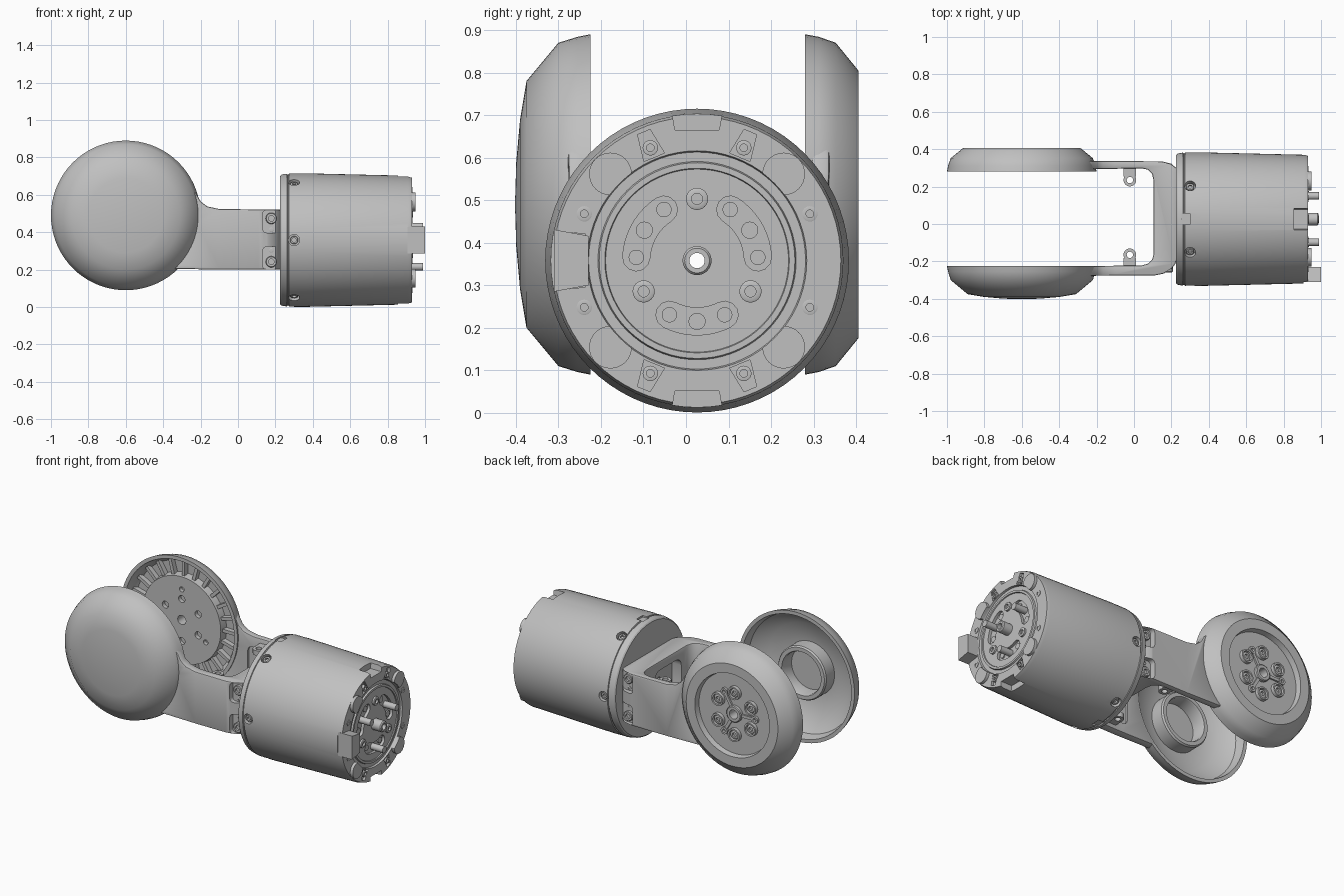
import bpy, bmesh, math
from mathutils import Vector

old = bpy.data.objects.get("Cube")
if old:
    bpy.data.objects.remove(old, do_unlink=True)

grey = bpy.data.materials.new("plain_grey")
grey.use_nodes = True
grey.diffuse_color = (0.53, 0.53, 0.53, 1)
grey.node_tree.nodes["Principled BSDF"].inputs["Base Color"].default_value = (0.53, 0.53, 0.53, 1)

CY, CZ = 0.026, 0.358          # motor axis, along x
HX, HZ = -0.6, 0.49            # hinge axis, along y
AXES = {"X": lambda a, b, h: (h, a, b), "Y": lambda a, b, h: (a, h, b), "Z": lambda a, b, h: (a, b, h)}


def polar(r, deg, cx=0, cy=0):
    t = math.radians(deg)
    return cx + r * math.cos(t), cy + r * math.sin(t)


def lathe(bm, profile, origin, axis, seg=24):
    """Revolve (radius, height) points; a profile off the axis closes into a ring."""
    turn = Vector((0, 0, 1)).rotation_difference(Vector(axis))
    rings = []
    for r, h in profile:
        n = seg if r > 1e-6 else 1
        rings.append([bm.verts.new(turn @ Vector((*polar(r, 360 * i / n), h)) + Vector(origin)) for i in range(n)])
    pairs = list(zip(rings, rings[1:]))
    if profile[0][0] > 1e-6:
        pairs.append((rings[-1], rings[0]))
    for a, b in pairs:
        for i in range(seg):
            j = (i + 1) % seg
            quad = [a[i % len(a)], a[j % len(a)], b[j % len(b)], b[i % len(b)]]
            bm.faces.new(list(dict.fromkeys(quad)))


def rod(bm, r, h0, h1, origin, axis, seg=24):
    lathe(bm, [(0, h0), (r, h0), (r, h1), (0, h1)], origin, axis, seg)


def screw(bm, r, h, origin, axis):
    """Round head with a socket."""
    lathe(bm, [(0, -0.02), (r, -0.02), (r, h * 0.8), (r * 0.88, h), (r * 0.5, h), (r * 0.5, h - 0.012),
               (0, h - 0.012)], origin, axis)


def prism(bm, pts, h0, h1, axis):
    f = AXES[axis]
    lo, hi = ([bm.verts.new(f(a, b, h)) for a, b in pts] for h in (h0, h1))
    bm.faces.new(lo)
    bm.faces.new(hi)
    for i in range(len(pts)):
        j = (i + 1) % len(pts)
        bm.faces.new((lo[i], lo[j], hi[j], hi[i]))


def rounded(cx, cy, w, h, r):
    """Rounded rectangle outline."""
    pts = []
    for k, (sx, sy) in enumerate([(1, 1), (-1, 1), (-1, -1), (1, -1)]):
        pts += [polar(r, 90 * k + 22.5 * i, cx + sx * (w / 2 - r), cy + sy * (h / 2 - r)) for i in range(5)]
    return pts


def wedge(r0, r1, w0, w1, deg):
    """Trapezoid pointing out from the motor axis."""
    t = math.radians(deg)
    c, s = math.cos(t), math.sin(t)
    return [(CY + r * c - w * s, CZ + r * s + w * c) for r, w in ((r0, -w0), (r1, -w1), (r1, w1), (r0, w0))]


def finish(bm, name):
    bmesh.ops.recalc_face_normals(bm, faces=bm.faces[:])
    mesh = bpy.data.meshes.new(name)
    bm.to_mesh(mesh)
    bm.free()
    mesh.materials.append(grey)
    ob = bpy.data.objects.new(name, mesh)
    bpy.context.collection.objects.link(ob)
    return ob


def activate(ob):
    bpy.ops.object.select_all(action="DESELECT")
    bpy.context.view_layer.objects.active = ob
    ob.select_set(True)


def combine(ob, bm, operation="DIFFERENCE"):
    """Apply a boolean; an empty result keeps the uncut mesh."""
    tool = finish(bm, "cutter")
    before = ob.data.copy()
    mod = ob.modifiers.new("cut", "BOOLEAN")
    mod.operation, mod.object, mod.solver = operation, tool, "EXACT"
    activate(ob)
    bpy.ops.object.modifier_apply(modifier=mod.name)
    if not ob.data.polygons:
        ob.data = before
    bpy.data.objects.remove(tool, do_unlink=True)


def smooth(ob):
    activate(ob)
    bpy.ops.object.shade_smooth_by_angle(angle=math.radians(33))


# Motor housing with hollow shaft
AX = (1, 0, 0)
bm = bmesh.new()
lathe(bm, [(0.018, 0.225), (0.343, 0.225), (0.35, 0.232), (0.356, 0.262), (0.351, 0.264), (0.351, 0.27),
           (0.357, 0.272), (0.357, 0.36), (0.344, 0.91), (0.338, 0.93), (0.258, 0.93), (0.255, 0.918),
           (0.233, 0.918), (0.23, 0.928), (0.217, 0.928), (0.215, 0.922), (0.034, 0.922), (0.034, 0.98),
           (0.029, 0.986), (0.018, 0.986)], (0, CY, CZ), AX, 72)
housing = finish(bm, "motor_housing")

cut = bmesh.new()
for mid in (30, 150, 270):     # kidney slots
    outline = [polar(0.175, mid - 27 + 6 * i, CY, CZ) for i in range(10)]
    end, start = (polar(0.143, mid + s * 27, CY, CZ) for s in (1, -1))
    outline += [polar(0.032, mid + 27 + 30 * i, *end) for i in range(1, 6)]
    outline += [polar(0.111, mid + 27 - 6 * i, CY, CZ) for i in range(10)]
    outline += [polar(0.032, mid + 153 + 30 * i, *start) for i in range(1, 6)]
    prism(cut, outline, 0.905, 0.96, "X")
combine(housing, cut)
cut = bmesh.new()
for deg in (90, 270):          # end and seam notches
    prism(cut, wedge(0.307, 0.4, 0.052, 0.068, deg), 0.855, 0.96, "X")
    prism(cut, wedge(0.346, 0.4, 0.03, 0.03, deg), 0.255, 0.3, "X")
for deg in (67.5, 112.5, 247.5, 292.5):
    prism(cut, wedge(0.263, 0.327, 0.026, 0.016, deg), 0.915, 0.96, "X")
prism(cut, wedge(0.262, 0.4, 0.062, 0.078, 180), 0.905, 0.96, "X")
combine(housing, cut)
cut = bmesh.new()
for deg in range(0, 360, 60):  # side screw pits
    rod(cut, 0.03, 0.33, 0.4, (0.3, CY, CZ), (0, *polar(1, deg)))
combine(housing, cut)
smooth(housing)

# Housing screws, pins and locating tab
bm = bmesh.new()
for k in range(8):
    y, z = polar(0.287, 22.5 + 45 * k, CY, CZ)
    screw(bm, 0.018, 0.004, (0.93, y, z), AX)
for deg in (90, 210, 330):
    screw(bm, 0.026, 0.01, (0.925, *polar(0.145, deg, CY, CZ)), AX)
for deg in range(0, 360, 60):
    d = Vector((0, *polar(1, deg)))
    screw(bm, 0.022, 0.012, Vector((0.3, CY, CZ)) + d * 0.336, d)
smooth(finish(bm, "housing_screws"))

bm = bmesh.new()
for mid in (30, 150, 270):
    rod(bm, 0.02, 0.9, 0.988, (0, *polar(0.143, mid, CY, CZ)), AX)
    for s in (-27, 27):
        rod(bm, 0.018, 0.9, 0.912, (0, *polar(0.143, mid + s, CY, CZ)), AX)
smooth(finish(bm, "drive_pins"))

bm = bmesh.new()
for deg in (45, 135, 225, 315):
    rod(bm, 0.05, 0.92, 0.948, (0, *polar(0.288, deg, CY, CZ)), AX, 32)
pads = finish(bm, "face_pads")
cut = bmesh.new()
rod(cut, 0.257, 0.9, 1.0, (0, CY, CZ), AX, 64)
combine(pads, cut)
smooth(pads)

bm = bmesh.new()
prism(bm, wedge(0.255, 0.336, 0.058, 0.073, 180), 0.895, 1.0, "X")
smooth(finish(bm, "locating_tab"))

# Fork: plan outline intersected with side outline
bm = bmesh.new()
prism(bm, [(-0.45, -0.278), (0.11, -0.275), (0.16, -0.265), (0.2, -0.24), (0.22, -0.215), (0.235, -0.17),
           (0.235, 0.27), (0.225, 0.3), (0.2, 0.322), (0.15, 0.335), (-0.45, 0.338), (-0.45, 0.288),
           (0.04, 0.298), (0.075, 0.29), (0.097, 0.268), (0.105, 0.23), (0.105, -0.16), (0.097, -0.19),
           (0.075, -0.212), (0.04, -0.222), (-0.45, -0.226)], 0.1, 0.7, "Z")
fork = finish(bm, "fork_bracket")
tool = bmesh.new()
prism(tool, [polar(0.378, -49 + 6 * i, HX, HZ) for i in range(13)]
      + [(-0.222, 0.605), (-0.2, 0.565), (-0.165, 0.538), (-0.1, 0.524), (0.3, 0.52), (0.3, 0.2), (-0.1, 0.2)],
      -0.5, 0.5, "Y")
combine(fork, tool, "INTERSECT")
bevel = fork.modifiers.new("soft_edges", "BEVEL")
bevel.width, bevel.segments, bevel.angle_limit = 0.01, 2, math.radians(45)
activate(fork)
bpy.ops.object.modifier_apply(modifier=bevel.name)

cut = bmesh.new()
rod(cut, 0.018, 0.0, 0.4, (0, CY, CZ), AX)
for z in (0.458, 0.262):       # corner bolt pockets
    prism(cut, rounded(0.178, z, 0.092, 0.122, 0.022), -0.4, -0.24, "Y")
    prism(cut, rounded(0.178, z, 0.092, 0.122, 0.022), 0.3, 0.4, "Y")
for y0, y1 in ((-0.235, -0.2), (0.26, 0.308)):     # inner arm recesses
    prism(cut, rounded(-0.06, CZ, 0.16, 0.2, 0.03), y0, y1, "Y")
combine(fork, cut)
cut = bmesh.new()
prism(cut, rounded(CY, CZ, 0.26, 0.22, 0.05), 0.08, 0.17, "X")
combine(fork, cut)
smooth(fork)

bm = bmesh.new()
for up in (1, -1):
    for side, y in ((-1, -0.24), (1, 0.3)):
        screw(bm, 0.03, 0.018, (0.178, y, CZ + up * 0.116), (0, side, 0))
        screw(bm, 0.012, 0.004, (0.178, y, CZ + up * 0.055), (0, side, 0))
smooth(finish(bm, "fork_bolts"))

# Cable lugs inside the arms
bm = bmesh.new()
for z in (0.225, 0.465):
    for y, wall in ((-0.165, -0.228), (0.235, 0.298)):
        lathe(bm, [(0.017, z), (0.034, z), (0.034, z + 0.03), (0.017, z + 0.03)], (-0.022, y, 0), (0, 0, 1))
        near = y + math.copysign(0.018, wall)
        prism(bm, [(-0.056, near), (0.012, near), (0.012, wall), (-0.056, wall)], z, z + 0.03, "Z")
smooth(finish(bm, "cable_lugs"))

# Front domed cover, hollow, with a boss ring inside
AY = (0, 1, 0)
HUB = (HX, 0, HZ)
bm = bmesh.new()
lathe(bm, [(0, -0.402), (0.1, -0.399), (0.2, -0.39), (0.29, -0.375), (0.38, -0.3), (0.394, -0.255),
           (0.4, -0.225), (0.378, -0.225), (0.365, -0.28), (0.282, -0.35), (0.165, -0.365),
           (0.165, -0.285), (0.158, -0.275), (0.135, -0.275), (0.13, -0.285), (0.13, -0.365),
           (0, -0.365)], HUB, AY, 72)
smooth(finish(bm, "front_cover"))

# Rear hinge disc with recessed hub plate
bm = bmesh.new()
lathe(bm, [(0.028, 0.372), (0.25, 0.372), (0.256, 0.405), (0.315, 0.405), (0.38, 0.352), (0.394, 0.312),
           (0.4, 0.28), (0.378, 0.28), (0.365, 0.33), (0.345, 0.35),
           (0.275, 0.352), (0.268, 0.305), (0.028, 0.305)], HUB, AY, 72)
disc = finish(bm, "rear_disc")
cut = bmesh.new()
for k in range(6):
    x, z = polar(0.13, 60 * k + 30, HX, HZ)
    rod(cut, 0.022, 0.28, 0.33, (x, 0, z), AY, 16)
for k in range(3):
    x, z = polar(0.19, 120 * k + 90, HX, HZ)
    rod(cut, 0.016, 0.28, 0.33, (x, 0, z), AY, 16)
combine(disc, cut)
smooth(disc)

# Radial ribs inside the rear disc
bm = bmesh.new()
for k in range(24):
    a = 15 * k
    pts = [polar(r, a + w, HX, HZ) for r, w in ((0.262, -2.2), (0.36, -1.6), (0.36, 1.6), (0.262, 2.2))]
    prism(bm, pts, 0.32, 0.356, "Y")
smooth(finish(bm, "rear_disc_ribs"))

# Hub plate screws, collar and spokes
bm = bmesh.new()
lathe(bm, [(0.028, 0.36), (0.05, 0.36), (0.05, 0.388), (0.045, 0.392), (0.028, 0.392)], HUB, AY)
for k in range(6):
    x, z = polar(0.13, 60 * k + 30, HX, HZ)
    lathe(bm, [(0.03, 0.36), (0.042, 0.36), (0.04, 0.392), (0.03, 0.392)], (x, 0, z), AY)
    screw(bm, 0.026, 0.01, (x, 0.374, z), AY)
for k in range(3):
    a = 120 * k + 60
    pts = [polar(r, a + w, HX, HZ) for r, w in ((0.045, -12), (0.13, -4), (0.13, 4), (0.045, 12))]
    prism(bm, pts, 0.36, 0.382, "Y")
    x, z = polar(0.14, a, HX, HZ)
    lathe(bm, [(0.01, 0.36), (0.022, 0.36), (0.022, 0.386), (0.01, 0.386)], (x, 0, z), AY, 16)
smooth(finish(bm, "hub_fittings"))
